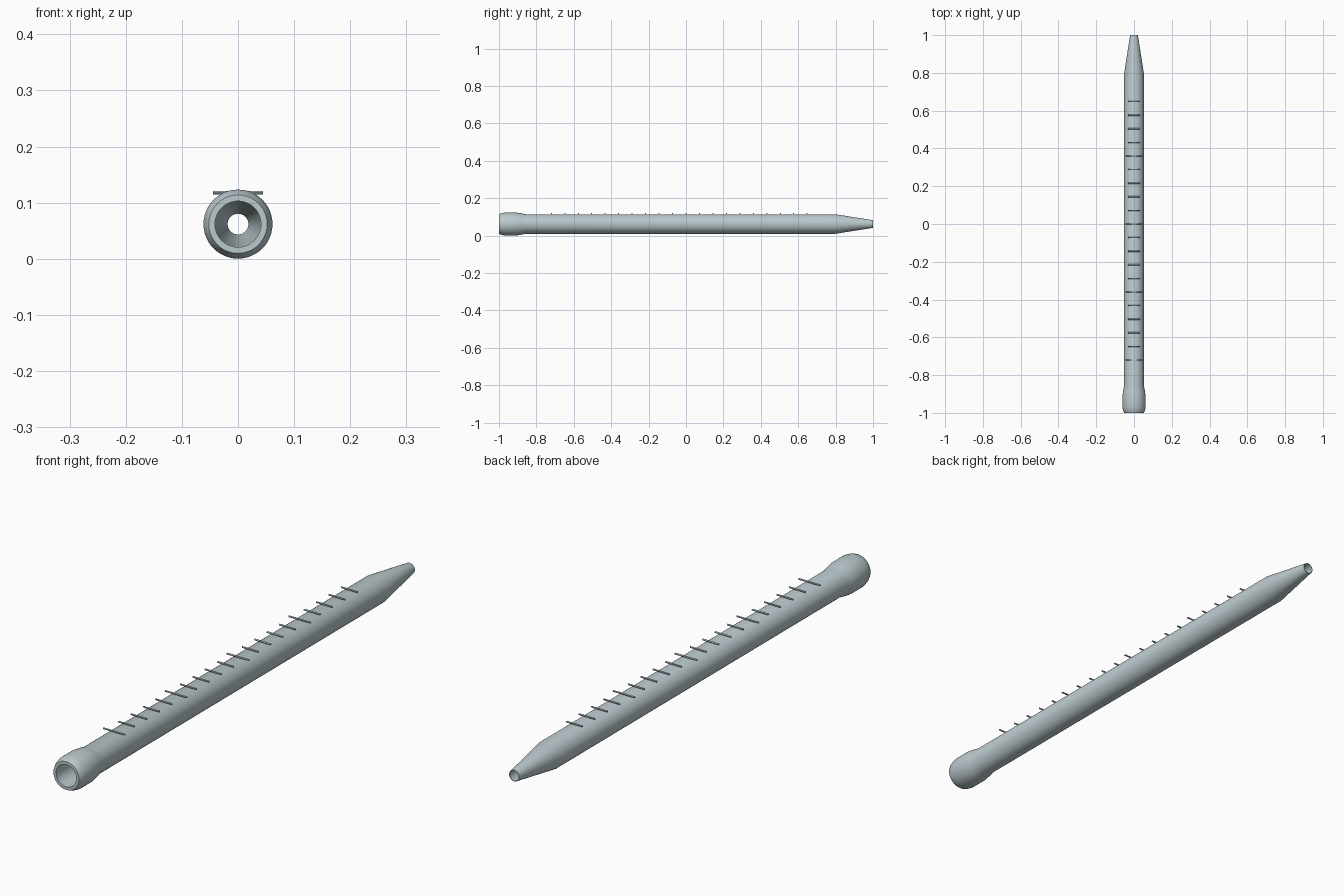
import bpy, bmesh
from math import pi
from mathutils import Matrix, Vector

cube = bpy.data.objects.get("Cube")
if cube:
    bpy.data.objects.remove(cube, do_unlink=True)

AXIS_Z = 0.0618

glass = bpy.data.materials.new("pale_blue_grey")
glass.use_nodes = True
colour = (0.50, 0.59, 0.62, 1)
glass.diffuse_color = colour
glass.node_tree.nodes["Principled BSDF"].inputs["Base Color"].default_value = colour


def finish(bm, name):
    bmesh.ops.recalc_face_normals(bm, faces=bm.faces)
    mesh = bpy.data.meshes.new(name)
    bm.to_mesh(mesh)
    bm.free()
    mesh.materials.append(glass)
    obj = bpy.data.objects.new(name, mesh)
    bpy.context.collection.objects.link(obj)
    bpy.ops.object.select_all(action="DESELECT")
    obj.select_set(True)
    bpy.context.view_layer.objects.active = obj
    bpy.ops.object.shade_smooth_by_angle(angle=pi / 6)
    return obj


# Hollow tube: closed wall profile (position along y, radius) spun round the y axis
profile = [
    (-1.0, 0.041), (-1.0, 0.052), (-0.988, 0.0575), (-0.97, 0.0615),
    (-0.91, 0.0615), (-0.885, 0.058), (-0.855, 0.052), (0.8, 0.052),
    (1.0, 0.0205), (1.0, 0.0185), (0.8, 0.041),
]
bm = bmesh.new()
verts = [bm.verts.new((r, y, AXIS_Z)) for y, r in profile]
edges = [bm.edges.new((verts[i - 1], verts[i])) for i in range(len(verts))]
bmesh.ops.spin(bm, geom=verts + edges, cent=(0, 0, AXIS_Z), axis=(0, 1, 0),
               angle=2 * pi, steps=48, use_merge=True)
bmesh.ops.remove_doubles(bm, verts=bm.verts, dist=0.0001)
finish(bm, "tube")

# Graduation marks: thin rods across the top, every fifth one longer
for name, is_long, half in (("long_marks", True, 0.0445), ("short_marks", False, 0.033)):
    bm = bmesh.new()
    for i in range(20):
        if (i % 5 == 0) == is_long:
            place = Matrix.Translation(Vector((0, -0.72 + 0.072 * i, 0.118)))
            bmesh.ops.create_cone(bm, cap_ends=True, segments=12, radius1=0.003,
                                  radius2=0.003, depth=2 * half,
                                  matrix=place @ Matrix.Rotation(pi / 2, 4, "Y"))
    finish(bm, name)
